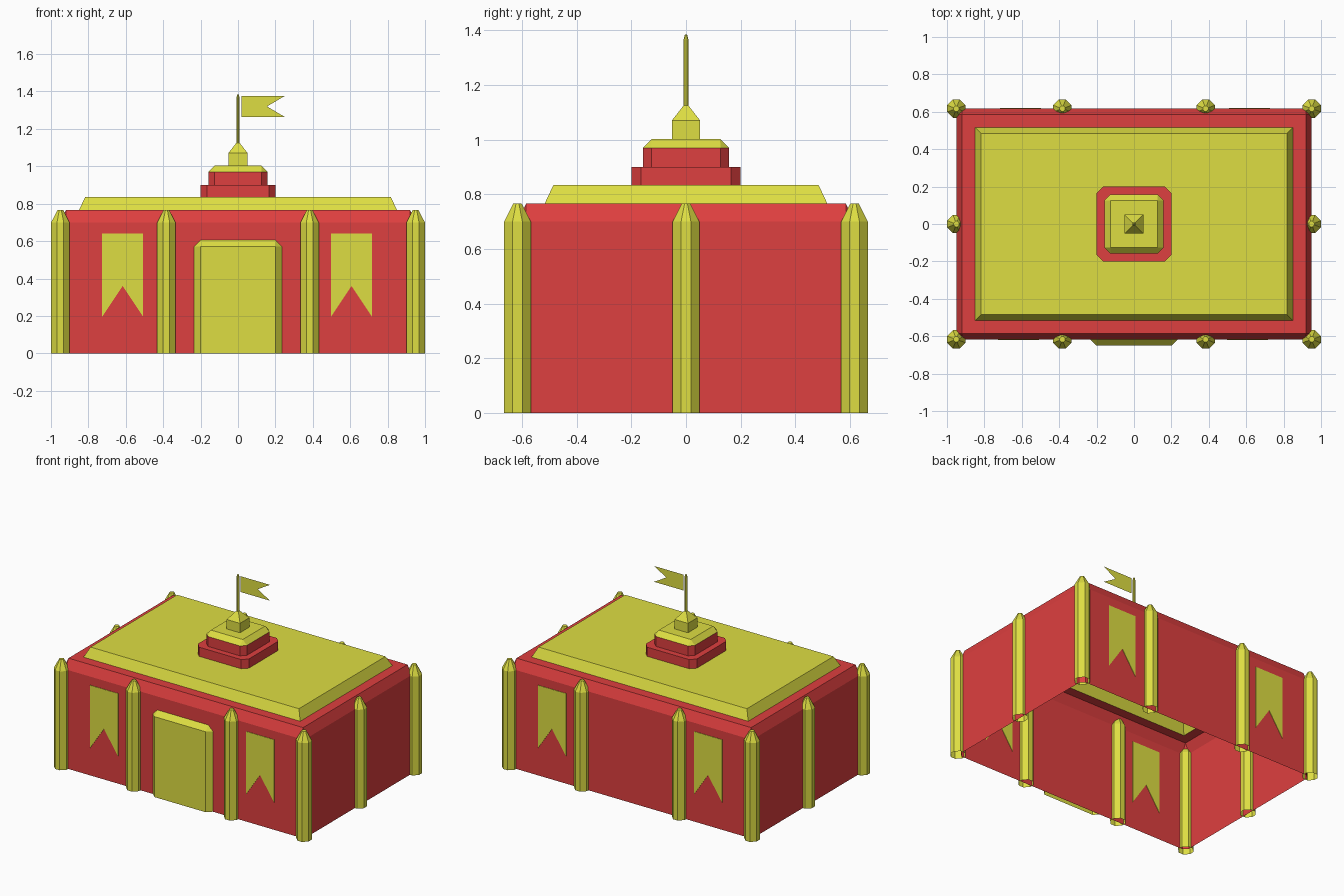
import bpy
import bmesh
from math import pi
from mathutils import Matrix

cube = bpy.data.objects.get("Cube")
if cube:
    bpy.data.objects.remove(cube, do_unlink=True)


def material(name, rgb):
    m = bpy.data.materials.new(name)
    m.use_nodes = True
    m.diffuse_color = (*rgb, 1)
    m.node_tree.nodes["Principled BSDF"].inputs["Base Color"].default_value = (*rgb, 1)
    return m


RED = material("wall_red", (0.73, 0.05, 0.05))
GOLD = material("trim_gold", (0.73, 0.73, 0.055))


def finish(bm, name, mat, loc=(0, 0, 0)):
    mesh = bpy.data.meshes.new(name)
    bm.to_mesh(mesh)
    bm.free()
    mesh.materials.append(mat)
    ob = bpy.data.objects.new(name, mesh)
    ob.location = loc
    bpy.context.collection.objects.link(ob)
    return ob


def loft(rings, cap=True):
    """Stack chamfered rectangles given as (z, half_x, half_y, corner_cut)."""
    bm = bmesh.new()
    loops = []
    for z, hx, hy, c in rings:
        pts = [(hx, c - hy), (hx, hy - c), (hx - c, hy), (c - hx, hy),
               (-hx, hy - c), (-hx, c - hy), (c - hx, -hy), (hx - c, -hy)]
        loops.append([bm.verts.new((x, y, z)) for x, y in pts])
    for a, b in zip(loops, loops[1:]):
        for i in range(8):
            j = (i + 1) % 8
            bm.faces.new((a[i], a[j], b[j], b[i]))
    if cap:
        bm.faces.new(loops[-1])
    bmesh.ops.remove_doubles(bm, verts=bm.verts, dist=1e-5)
    return bm


def prism(points, y, thickness):
    """Flat outline in the xz plane, optionally thickened along y."""
    bm = bmesh.new()
    face = bm.faces.new([bm.verts.new((x, y - thickness / 2, z)) for x, z in points])
    if thickness:
        ext = bmesh.ops.extrude_face_region(bm, geom=[face], use_keep_orig=True)
        moved = [v for v in ext["geom"] if isinstance(v, bmesh.types.BMVert)]
        bmesh.ops.translate(bm, verts=moved, vec=(0, thickness, 0))
        bmesh.ops.recalc_face_normals(bm, faces=bm.faces)
    return bm


X, Y, EAVE, TOP = 0.95, 0.617, 0.70, 0.767

# Hollow hall, open below, with a sloped eave and a rim around the roof
finish(loft([(0, X, Y, 0.03), (EAVE, X, Y, 0.03), (TOP, 0.92, 0.585, 0),
             (TOP, 0.85, 0.517, 0)], cap=False), "walls", RED)
finish(loft([(TOP, 0.85, 0.517, 0), (0.835, 0.817, 0.485, 0)]), "roof", GOLD)

# Eight-sided posts with pointed tops
spots = [(x, y) for x in (-X, -0.383, 0.383, X) for y in (-Y, Y)] + [(-X, 0), (X, 0)]
for x, y in spots:
    finish(loft([(0, 0.049, 0.049, 0.031), (EAVE, 0.049, 0.049, 0.031),
                 (TOP, 0.015, 0.015, 0.01)]), "post", GOLD, (x, y, 0))

# Door: bevelled panel standing on the ground
bm = loft([(0, 0.235, 0.605, 0.035), (0.033, 0.2, 0.57, 0)])
bm.transform(Matrix.Rotation(pi / 2, 4, "X"))
bmesh.ops.bisect_plane(bm, geom=bm.verts[:] + bm.edges[:] + bm.faces[:],
                       plane_co=(0, 0, 0), plane_no=(0, 0, -1), clear_outer=True)
finish(bm, "door", GOLD, (0, -Y, 0))

# Swallowtail banners, showing on both sides of the front and back walls
for turn in (0, pi):
    for cx in (-0.617, 0.607):
        outline = [(cx - 0.11, 0.64), (cx - 0.11, 0.195), (cx, 0.36),
                   (cx + 0.11, 0.195), (cx + 0.11, 0.64)]
        banner = finish(prism(outline, -Y, 0.006), "wall_banner", GOLD)
        banner.rotation_euler.z = turn

# Stepped cupola
finish(loft([(0.835, 0.2, 0.2, 0.035), (0.9, 0.2, 0.2, 0.035)]), "cupola_base", RED)
finish(loft([(0.9, 0.158, 0.158, 0.032), (0.97, 0.158, 0.158, 0.032)]), "cupola_tier", RED)
finish(loft([(0.97, 0.158, 0.158, 0.032), (1.003, 0.125, 0.125, 0)]), "cupola_cap", GOLD)
finish(loft([(1.003, 0.052, 0.052, 0), (1.07, 0.052, 0.052, 0),
             (1.125, 0.009, 0.009, 0)]), "cupola_spire", GOLD)

# Flagpole with a tapered tip, and a thin flag
finish(loft([(1.11, 0.009, 0.009, 0.005), (1.365, 0.009, 0.009, 0.005),
             (1.385, 0.004, 0.004, 0.002)]), "flagpole", GOLD)
finish(prism([(0.02, 1.264), (0.25, 1.264), (0.155, 1.32), (0.25, 1.376),
              (0.02, 1.376)], 0, 0), "flag", GOLD)
